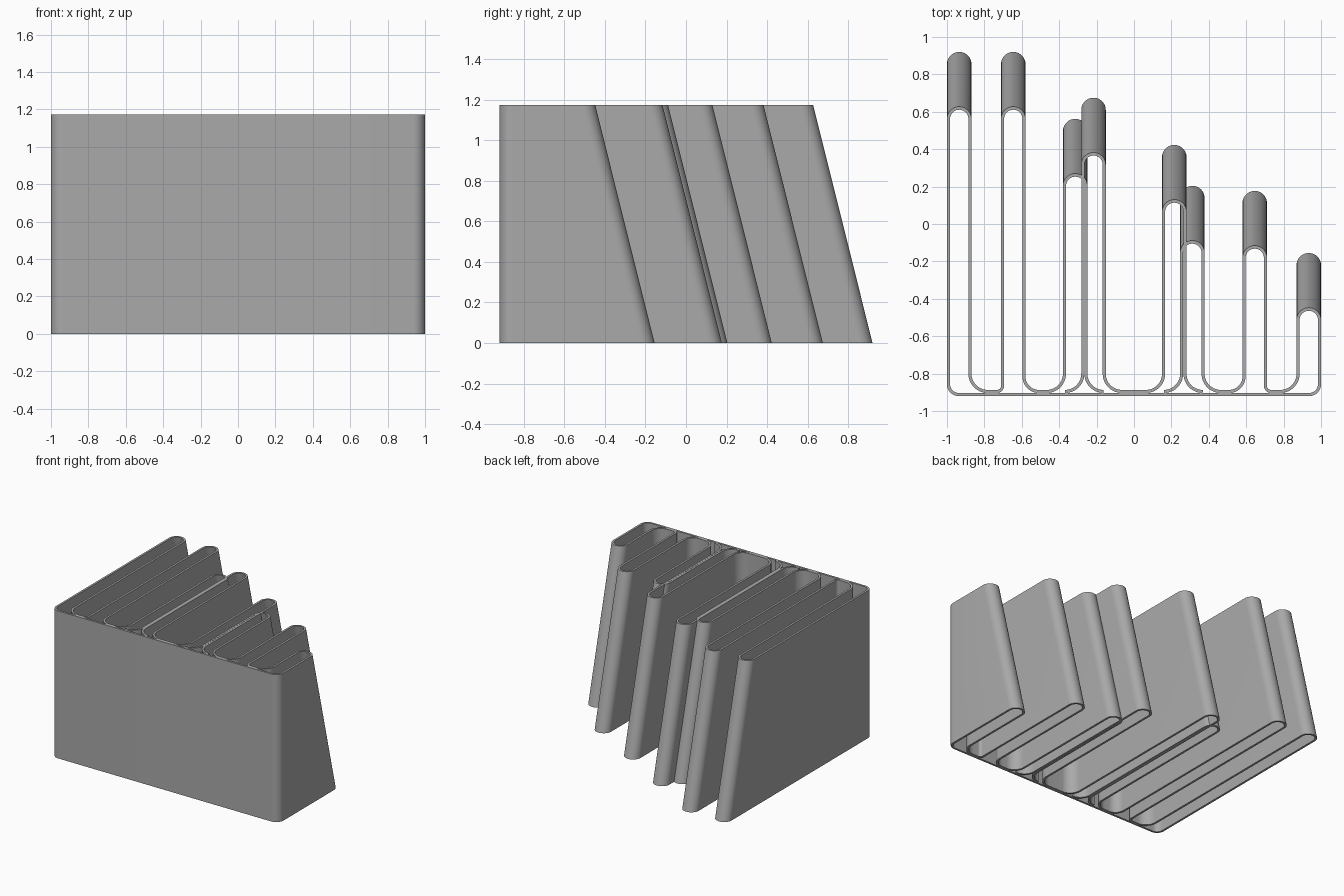
import bpy, bmesh, math
from mathutils import Vector

if "Cube" in bpy.data.objects:
    bpy.data.objects.remove(bpy.data.objects["Cube"])

HEIGHT = 1.173
LEAN = 0.2925          # how far each tip moves forward at the top
WALL = 0.0165          # ribbon thickness
HALF = 0.131 / 2 - WALL / 2   # centre-line half width of a finger
FRONT = -0.92 + WALL / 2      # centre line of the front wall
VALLEY = FRONT + WALL         # centre line of the folds behind it
BIG, SMALL = 0.095, 0.03      # fold radii

grey = bpy.data.materials.new("plain grey")
grey.diffuse_color = (0.4, 0.4, 0.4, 1)
grey.use_nodes = True
grey.node_tree.nodes["Principled BSDF"].inputs["Base Color"].default_value = grey.diffuse_color


def arc(cx, cy, r, a0, a1, lean=False, n=14):
    """Points (x, y, lean) along an arc, angles in degrees."""
    pts = []
    for i in range(n + 1):
        a = math.radians(a0 + (a1 - a0) * i / n)
        pts.append((cx + r * math.cos(a), cy + r * math.sin(a), lean))
    return pts


def finger(cx, tip, left, right):
    """One folded finger; left/right are fold radii, None leaves that side open."""
    pts = []
    if left:
        pts += arc(cx - HALF - left, VALLEY + left, left, -90, 0)
    pts += arc(cx, tip - WALL / 2 - HALF, HALF, 180, 0, True, 20)
    if right:
        pts += arc(cx + HALF + right, VALLEY + right, right, 180, 270)
    return pts


def ribbon(name, pts, closed=False):
    """Thick upright strip along a centre line, with leaning finger tips."""
    bm = bmesh.new()
    rings = []
    n = len(pts)
    for i, (x, y, lean) in enumerate(pts):
        p = Vector((x, y))
        prev, nxt = Vector(pts[i - 1][:2]), Vector(pts[(i + 1) % n][:2])
        d0, d1 = (p - prev).normalized(), (nxt - p).normalized()
        if not closed and i == 0:
            d0 = d1
        if not closed and i == n - 1:
            d1 = d0
        t = (d0 + d1).normalized()
        side = Vector((-t.y, t.x)) * (WALL / 2) / max(0.5, t.dot(d0))
        a, b = p + side, p - side
        s = LEAN if lean else 0
        rings.append([bm.verts.new(v) for v in (
            (a.x, a.y, 0), (b.x, b.y, 0),
            (b.x, b.y - s, HEIGHT), (a.x, a.y - s, HEIGHT))])
    for i in range(n if closed else n - 1):
        r, q = rings[i], rings[(i + 1) % n]
        for k in range(4):
            m = (k + 1) % 4
            bm.faces.new((r[k], r[m], q[m], q[k]))
    if not closed:
        bm.faces.new(rings[0])
        bm.faces.new(rings[-1][::-1])
    bmesh.ops.recalc_face_normals(bm, faces=bm.faces)
    me = bpy.data.meshes.new(name)
    bm.to_mesh(me)
    bm.free()
    me.materials.append(grey)
    ob = bpy.data.objects.new(name, me)
    bpy.context.collection.objects.link(ob)
    bpy.ops.object.select_all(action='DESELECT')
    ob.select_set(True)
    bpy.context.view_layer.objects.active = ob
    bpy.ops.object.shade_smooth_by_angle(angle=math.radians(35))


# outer band: right fingers, front wall with rounded corners, left fingers
C = 0.055
EDGE = 1 - WALL / 2
outer = finger(0.312, 0.204, BIG, BIG)
outer += finger(0.6455, 0.177, 0.08, SMALL)
outer += finger(0.9345, -0.155, BIG, None)
outer += arc(EDGE - C, FRONT + C, C, 0, -90)
outer += arc(-EDGE + C, FRONT + C, C, 270, 180)
outer += finger(-0.9345, 0.92, None, BIG)
outer += finger(-0.6455, 0.92, SMALL, 0.08)
outer += finger(-0.3145, 0.562, BIG, BIG)
ribbon("outer_band", outer)

# middle band: the two central fingers
middle = finger(-0.2165, 0.675, BIG, BIG) + finger(0.2155, 0.423, BIG, BIG)
ribbon("middle_band", middle)
